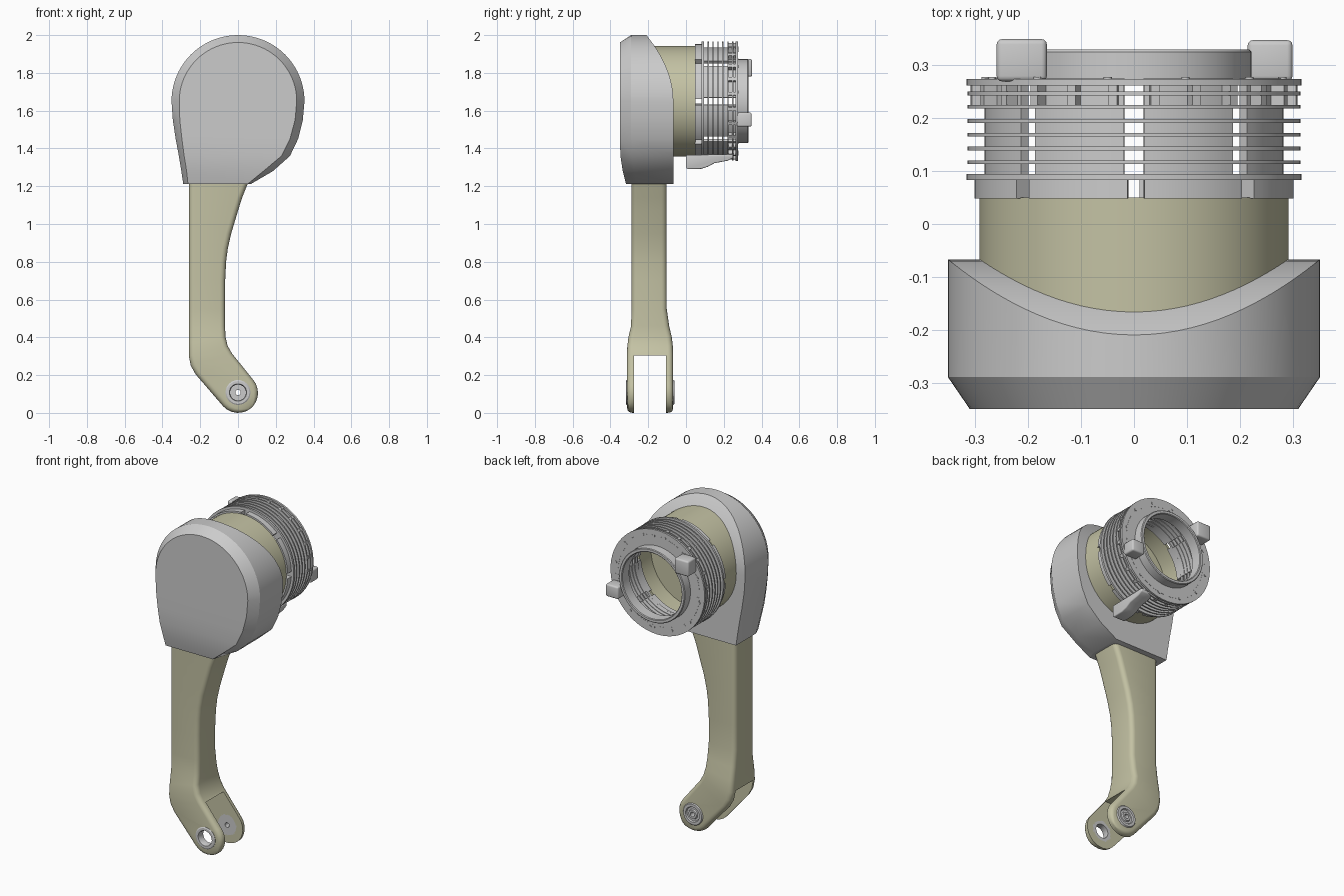
import bpy, bmesh
from math import sin, cos, pi, radians, hypot

if "Cube" in bpy.data.objects:
    bpy.data.objects.remove(bpy.data.objects["Cube"])

ZC = 1.65  # height of the drum axis
olive = bpy.data.materials.new("olive_paint")
olive.diffuse_color = (0.55, 0.54, 0.37, 1)
olive.use_nodes = True
olive.node_tree.nodes["Principled BSDF"].inputs["Base Color"].default_value = olive.diffuse_color


def loft(bm, sections, closed=False):
    """Skin a list of equal-length point loops."""
    rings = [[bm.verts.new(p) for p in s] for s in sections]
    n = len(rings[0])
    pairs = list(zip(rings, rings[1:])) + ([(rings[-1], rings[0])] if closed else [])
    for a, b in pairs:
        for i in range(n):
            j = (i + 1) % n
            bm.faces.new((a[i], a[j], b[j], b[i]))
    if not closed:
        bm.faces.new(rings[0])
        bm.faces.new(rings[-1][::-1])


def sweep(bm, profile, a0=0, a1=360, steps=72, cx=0, cz=ZC):
    """Turn a closed (radius, y) profile about an axis along y."""
    full = a1 - a0 >= 360
    secs = []
    for k in range(steps if full else steps + 1):
        a = radians(a0 + (a1 - a0) * k / steps)
        secs.append([(cx + r * cos(a), y, cz + r * sin(a)) for r, y in profile])
    loft(bm, secs, full)


def band(r0, r1, y0, y1):
    return [(r0, y0), (r1, y0), (r1, y1), (r0, y1)]


def finish(name, bm, mat=None, bevel=0, cutters=()):
    bmesh.ops.remove_doubles(bm, verts=bm.verts, dist=1e-5)
    bmesh.ops.recalc_face_normals(bm, faces=bm.faces)
    me = bpy.data.meshes.new(name)
    bm.to_mesh(me)
    bm.free()
    ob = bpy.data.objects.new(name, me)
    bpy.context.collection.objects.link(ob)
    if mat:
        me.materials.append(mat)
    bpy.ops.object.select_all(action='DESELECT')
    ob.select_set(True)
    bpy.context.view_layer.objects.active = ob
    for c in cutters:
        m = ob.modifiers.new("cut", 'BOOLEAN')
        m.object, m.operation, m.solver = c, 'DIFFERENCE', 'EXACT'
        bpy.ops.object.modifier_apply(modifier=m.name)
    if bevel:
        m = ob.modifiers.new("bevel", 'BEVEL')
        m.width, m.segments = bevel, 3
        bpy.ops.object.modifier_apply(modifier=m.name)
    for c in cutters:
        bpy.data.objects.remove(c)
    ob.select_set(True)
    bpy.context.view_layer.objects.active = ob
    bpy.ops.object.shade_smooth_by_angle(angle=radians(32))
    return ob


def box(bm, x0, x1, y0, y1, z0, z1):
    loft(bm, [[(x0, y0, z), (x1, y0, z), (x1, y1, z), (x0, y1, z)] for z in (z0, z1)])


# Teardrop cover: rows from the bottom up, back face scooped towards the top
def back_y(z):
    return -0.067 - 0.143 * (max(0, z - ZC) / 0.35) ** 2


# z, outer left, outer right, face left, face right, face y
lower = [(1.213, -.29, .07, -.265, .053, -.318), (1.28, -.30, .185, -.272, .135, -.335),
         (1.36, -.313, .275, -.285, .230, -.347), (1.45, -.33, .318, -.297, .275, -.35),
         (1.55, -.345, .343, -.308, .302, -.35)]
rows = [[(fl, yf, z), (l, yf + .06, z), (l, back_y(z), z),
         (r, back_y(z), z), (r, yf + .06, z), (fr, yf, z)] for z, l, r, fl, fr, yf in lower]
for k in range(21):
    a = pi / 2 * k / 20
    x, z, fx, fz = .352 * cos(a), ZC + .35 * sin(a), .311 * cos(a), ZC + .311 * sin(a)
    rows.append([(-fx, -.35, fz), (-x, -.29, z), (-x, back_y(z), z),
                 (x, back_y(z), z), (x, -.29, z), (fx, -.35, fz)])
bm = bmesh.new()
loft(bm, rows)
finish("teardrop_cover", bm)


# Arm: rounded rectangular sections from the cover down to the fork
def section(L, R, half, yc):
    cx, cz = (L[0] + R[0]) / 2, (L[1] + R[1]) / 2
    a = hypot(R[0] - L[0], R[1] - L[1]) / 2
    ux, uz = (R[0] - L[0]) / (2 * a), (R[1] - L[1]) / (2 * a)
    rad = min(.028, a * .6)
    pts = []
    for q, (sx, sy) in enumerate([(1, 1), (-1, 1), (-1, -1), (1, -1)]):
        for s in range(5):
            t = pi / 2 * (q + s / 4)
            u = sx * (a - rad) + rad * cos(t)
            v = sy * (half - rad) + rad * sin(t)
            pts.append((cx + ux * u, yc + v, cz + uz * u))
    return pts


arm = [section((-.26, z), (x, z), .093, -.195) for z, x in
       [(1.30, .08), (1.21, .05), (1.14, .022), (1.07, 0), (.95, -.036), (.87, -.054),
        (.80, -.063), (.70, -.068), (.55, -.068)]]
arm += [section(L, R, b, -.19) for L, R, b in
        [((-.26, .45), (-.068, .46), .101), ((-.26, .37), (-.067, .405), .115),
         ((-.26, .30), (-.055, .355), .121), ((-.25, .25), (-.032, .315), .122),
         ((-.225, .205), (0, .275), .122)]]
for t in (0, 15, 30, 45, 58, 70, 80, 87):
    c, s = .106 * cos(radians(t)), .106 * sin(radians(t))
    ex, ez = .66 * s, .106 - .75 * s
    arm.append(section((ex - .75 * c, ez - .66 * c), (ex + .75 * c, ez + .66 * c),
                       .122 - .012 * (t / 87) ** 3, -.19))

slot = bmesh.new()
box(slot, -.5, .5, -.275, -.105, -.2, .305)
slot = finish("slot_cutter", slot)
pin = bmesh.new()
sweep(pin, band(0, .06, -.5, .2), cz=.108, steps=40)
pin = finish("pin_cutter", pin)
bm = bmesh.new()
loft(bm, arm)
finish("forked_arm", bm, olive, cutters=(slot, pin))

# Bushings in the two fork prongs
bm = bmesh.new()
sweep(bm, [(.042, -.275), (.066, -.275), (.066, -.314), (.06, -.318), (.046, -.318), (.042, -.31)],
      steps=40, cz=.108)
finish("front_bushing", bm)
bm = bmesh.new()
sweep(bm, [(.014, -.105), (.064, -.105), (.068, -.07), (.062, -.062), (.046, -.062),
           (.042, -.07), (.03, -.07), (.026, -.062), (.014, -.062)], steps=40, cz=.108)
finish("rear_bushing", bm)

# Olive drum, open towards the back
bm = bmesh.new()
sweep(bm, [(0, -.2), (.292, -.2), (.292, .05), (.278, .05), (.278, -.06), (0, -.06)])
finish("drum", bm, olive)

# Slotted core of the finned ring: eight wall segments with gaps between
bm = bmesh.new()
for k in range(8):
    a = 45 * k + 3.8
    sweep(bm, band(.27, .302, .048, .085), a - 1.5, a + 37.4, 10)
    sweep(bm, band(.265, .284, .09, .275), a, a + 37.4, 10)
finish("slotted_core", bm)

# Thin cooling fins and the thicker front flange
bm = bmesh.new()
sweep(bm, band(.265, .317, .083, .095))
for y in (.117, .143, .169, .195, .222, .247):
    sweep(bm, band(.262, .315, y - .0035, y + .0035))
finish("cooling_fins", bm)

# Short ribs between the rear fins
bm = bmesh.new()
for k in range(24):
    a = 15 * k + 7.5
    sweep(bm, band(.275, .311, .222, .27), a - 1.6, a + 1.6, 2)
finish("fin_ribs", bm)

# Rear plate with a raised collar around the opening
bm = bmesh.new()
sweep(bm, [(.2, .262), (.317, .262), (.317, .274), (.222, .274), (.222, .326),
           (.218, .33), (.204, .33), (.2, .326)])
finish("rear_collar", bm)

# Studs round the rear plate
bm = bmesh.new()
for k in range(12):
    a = radians(30 * k + 10)
    sweep(bm, band(0, .008, .27, .278), steps=12, cx=.285 * cos(a), cz=ZC + .285 * sin(a))
finish("plate_studs", bm)

# Two latch tabs on the rear plate
for name, b in (("left_tab", (-.26, -.165, .27, .35, 1.78, 1.873)),
                ("right_tab", (.215, .30, .27, .348, 1.515, 1.59))):
    bm = bmesh.new()
    box(bm, *b)
    finish(name, bm, bevel=.01)

# Lever under the ring
prof = [(0, 1.365), (0, 1.297), (.01, 1.29), (.08, 1.292), (.115, 1.303), (.15, 1.322),
        (.22, 1.335), (.25, 1.35), (.25, 1.37)]
bm = bmesh.new()
loft(bm, [[(x, y, z) for y, z in prof] for x in (.075, .155)])
finish("lever", bm, bevel=.014)
